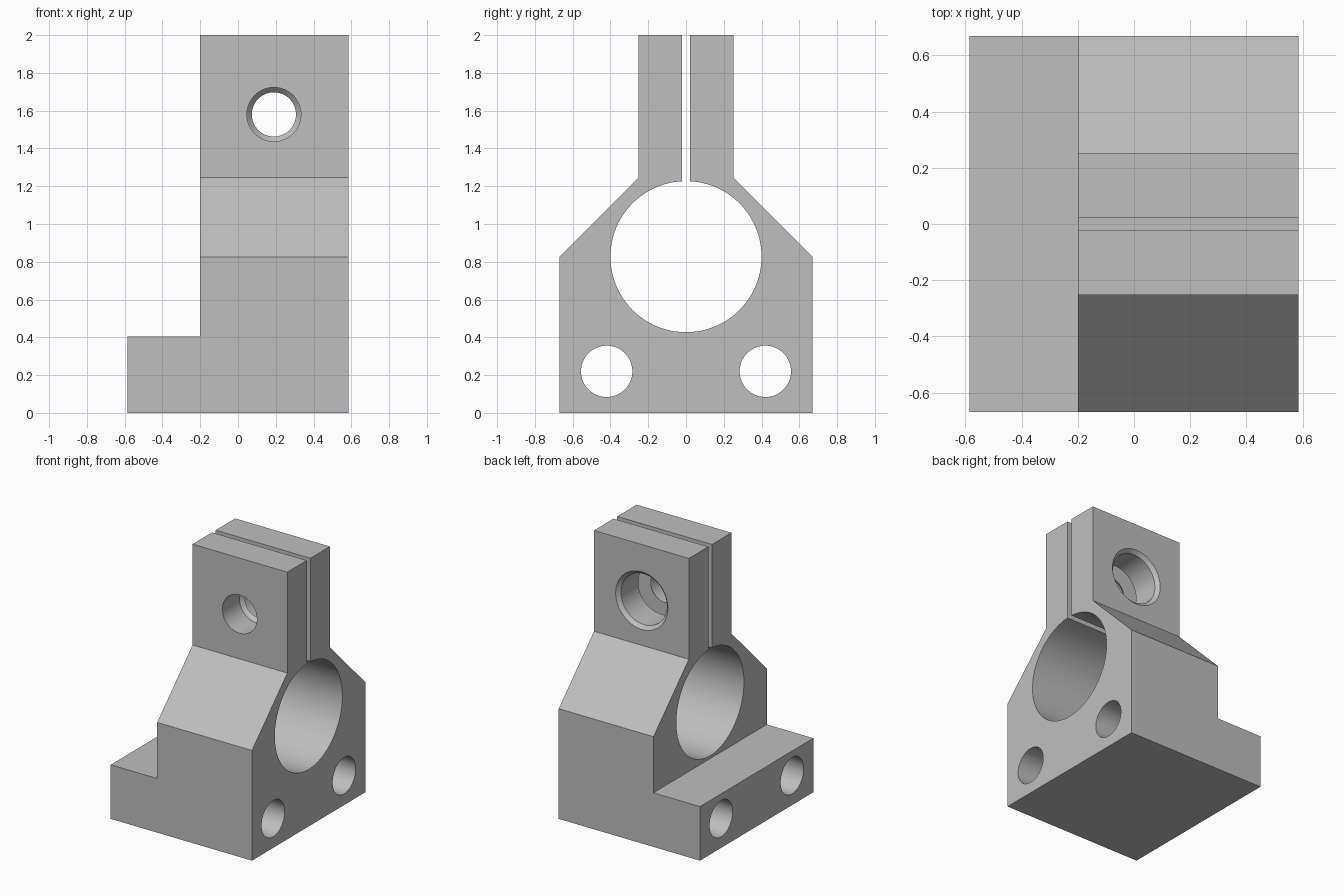
import bpy, bmesh, math
from mathutils import Matrix

cube = bpy.data.objects.get("Cube")
if cube:
    bpy.data.objects.remove(cube, do_unlink=True)

grey = bpy.data.materials.new("plain grey")
grey.use_nodes = True
colour = (0.52, 0.52, 0.52, 1)
grey.diffuse_color = colour
grey.node_tree.nodes["Principled BSDF"].inputs["Base Color"].default_value = colour


def make_object(name, bm):
    bmesh.ops.recalc_face_normals(bm, faces=bm.faces)
    mesh = bpy.data.meshes.new(name)
    bm.to_mesh(mesh)
    bm.free()
    mesh.materials.append(grey)
    obj = bpy.data.objects.new(name, mesh)
    bpy.context.collection.objects.link(obj)
    return obj


def extrude_profile(name, points, x0, x1):
    """Solid made from a (y, z) outline pulled along x."""
    bm = bmesh.new()
    face = bm.faces.new([bm.verts.new((x0, y, z)) for y, z in points])
    grown = bmesh.ops.extrude_face_region(bm, geom=[face])
    verts = [v for v in grown["geom"] if isinstance(v, bmesh.types.BMVert)]
    bmesh.ops.translate(bm, verts=verts, vec=(x1 - x0, 0, 0))
    return make_object(name, bm)


def lathe(name, profile, matrix, sides=64):
    """Closed solid of revolution from (distance, radius) pairs."""
    bm = bmesh.new()
    rings = []
    for d, r in profile:
        rings.append([bm.verts.new((r * math.cos(2 * math.pi * i / sides),
                                    r * math.sin(2 * math.pi * i / sides), d))
                      for i in range(sides)])
    for a, b in zip(rings, rings[1:]):
        for i in range(sides):
            j = (i + 1) % sides
            bm.faces.new((a[i], a[j], b[j], b[i]))
    bm.faces.new(rings[0])
    bm.faces.new(rings[-1])
    bm.transform(matrix)
    return make_object(name, bm)


# Clamp body with a base, sloping shoulders and tall jaws
half = [(0.67, 0), (0.67, 0.825), (0.252, 1.245), (0.252, 2)]
body = extrude_profile("clamp_body", half + [(-y, z) for y, z in reversed(half)],
                       -0.2, 0.585)

# Mounting foot, joined to the body
foot = extrude_profile("mounting_foot",
                       [(-0.67, 0), (0.67, 0), (0.67, 0.405), (-0.67, 0.405)],
                       -0.585, 0.0)

# Slit between the jaws
slit = extrude_profile("slit_cutter",
                       [(-0.022, 0.9), (0.022, 0.9), (0.022, 2.1), (-0.022, 2.1)],
                       -0.5, 0.8)

# Main bore and the two mounting holes, along x
along_x = Matrix.Rotation(math.pi / 2, 4, "Y")
bore = lathe("bore_cutter", [(-0.9, 0.4), (0.9, 0.4)],
             Matrix.Translation((0, 0, 0.827)) @ along_x, 96)
holes = [lathe("mounting_hole_cutter", [(-0.9, 0.136), (0.9, 0.136)],
               Matrix.Translation((0, y, 0.22)) @ along_x) for y in (-0.42, 0.42)]

# Stepped and chamfered screw hole across the jaws, along y
screw = lathe("screw_hole_cutter",
              [(-0.4, 0.143), (-0.05, 0.143), (-0.022, 0.117), (0, 0.117),
               (0, 0.19), (0.226, 0.19), (0.252, 0.216), (0.3, 0.216)],
              Matrix.Translation((0.19, 0, 1.58)) @ Matrix.Rotation(-math.pi / 2, 4, "X"))

cutters = [bore, slit, screw] + holes
for tool, operation in [(foot, "UNION")] + [(c, "DIFFERENCE") for c in cutters]:
    mod = body.modifiers.new(tool.name, "BOOLEAN")
    mod.object = tool
    mod.operation = operation
    mod.solver = "EXACT"

bpy.ops.object.select_all(action="DESELECT")
bpy.context.view_layer.objects.active = body
body.select_set(True)
for mod in list(body.modifiers):
    bpy.ops.object.modifier_apply(modifier=mod.name)
for tool in [foot] + cutters:
    bpy.data.objects.remove(tool, do_unlink=True)
bpy.ops.object.shade_smooth_by_angle(angle=math.radians(25))
